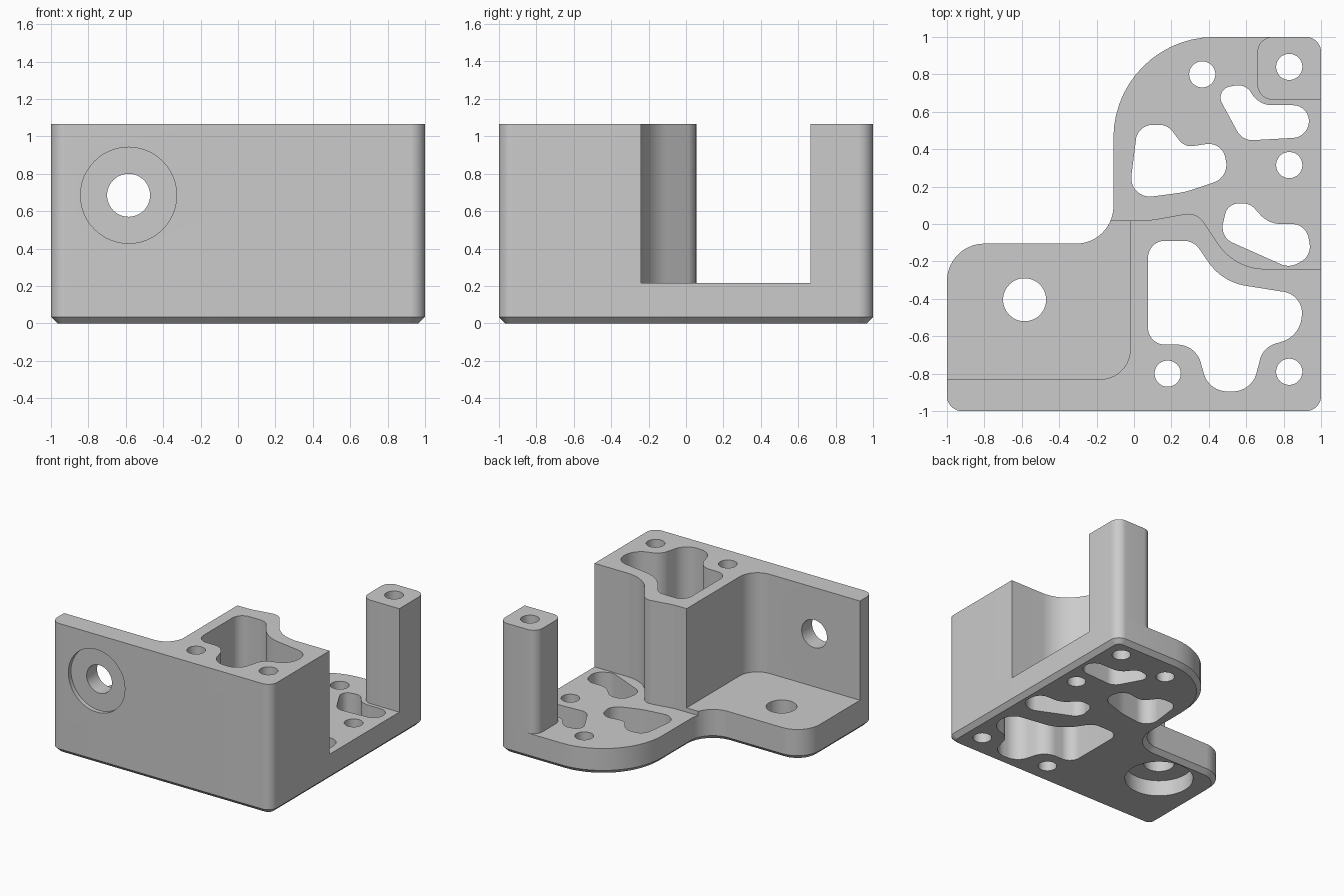
import bpy, bmesh
from math import pi, tan, cos, sin
from mathutils import Vector, Matrix

if "Cube" in bpy.data.objects:
    bpy.data.objects.remove(bpy.data.objects["Cube"], do_unlink=True)

grey = bpy.data.materials.new("plain grey")
grey.use_nodes = True
grey.diffuse_color = (0.6, 0.6, 0.6, 1)
grey.node_tree.nodes["Principled BSDF"].inputs["Base Color"].default_value = (0.6, 0.6, 0.6, 1)

FLOOR, SHELF, TOP, FRONT = 0.215, 0.25, 1.065, -1.0


def rounded(corners, steps=14):
    """Polygon with a fillet radius at every corner (x, y, radius)."""
    out, n = [], len(corners)
    for i, (x, y, r) in enumerate(corners):
        p = Vector((x, y))
        a = Vector(corners[i - 1][:2]) - p
        b = Vector(corners[(i + 1) % n][:2]) - p
        if r == 0:
            out.append(p)
            continue
        room = 0.499 * min(a.length, b.length)
        a.normalize()
        b.normalize()
        half = a.angle(b) / 2
        t = min(r / tan(half), room)
        r = t * tan(half)
        centre = p + (a + b).normalized() * (r / sin(half))
        start, end = p + a * t - centre, p + b * t - centre
        sweep = start.angle_signed(end)
        for k in range(steps + 1):
            out.append(centre + Matrix.Rotation(-sweep * k / steps, 2) @ start)
    return out


def circle(x, y, r, n=48):
    return [Vector((x + r * cos(2 * pi * k / n), y + r * sin(2 * pi * k / n))) for k in range(n)]


def inset(pts, d):
    """Counter-clockwise outline moved inward by d."""
    out = []
    for i, p in enumerate(pts):
        e = (p - pts[i - 1]).normalized()
        f = (pts[(i + 1) % len(pts)] - p).normalized()
        m = Vector((-e.y - f.y, e.x + f.x)).normalized()
        out.append(p + m * d / max(0.3, m.dot(Vector((-e.y, e.x)))))
    return out


def prism(name, pts, z0, z1, chamfer=0):
    levels = [(pts, z0), (pts, z1)]
    if chamfer:
        levels = [(inset(pts, chamfer), z0), (pts, z0 + chamfer), (pts, z1)]
    bm = bmesh.new()
    rings = [[bm.verts.new((p.x, p.y, z)) for p in ring] for ring, z in levels]
    n = len(pts)
    for lo, hi in zip(rings, rings[1:]):
        for i in range(n):
            j = (i + 1) % n
            bm.faces.new((lo[i], lo[j], hi[j], hi[i]))
    bm.faces.new(rings[0][::-1])
    bm.faces.new(rings[-1])
    bmesh.ops.recalc_face_normals(bm, faces=bm.faces)
    mesh = bpy.data.meshes.new(name)
    bm.to_mesh(mesh)
    bm.free()
    mesh.materials.append(grey)
    ob = bpy.data.objects.new(name, mesh)
    bpy.context.collection.objects.link(ob)
    return ob


def boolean(ob, cutter, operation="DIFFERENCE"):
    mod = ob.modifiers.new("cut", "BOOLEAN")
    mod.operation, mod.solver, mod.object = operation, "EXACT", cutter
    cutter.hide_render = True


# Solid parts
base_outline = rounded([
    (-1, -1, .08), (1, -1, .08), (1, 1, .08), (-.11, 1, .54), (-.11, -.105, .2), (-1, -.105, .2)])
base = prism("base_plate", base_outline, 0, FLOOR, 0.035)
shelf = prism("raised_shelf", base_outline, FLOOR, SHELF)
block = prism("front_wall_and_block", rounded([
    (-1, -1, .08), (1, -1, .08), (1, -.24, 0), (.54, -.24, .3), (.335, .065, .1),
    (.1, .022, .3), (-.02, .02, 0), (-.02, -.83, .16), (-1, -.83, 0)]), FLOOR, TOP)
post = prism("corner_post", rounded([
    (.66, .665, .08), (1, .665, 0), (1, 1, .08), (.66, 1, .08)]), FLOOR, TOP)

# Shelf covers only the area behind the wall and left of the block
shelf_area = prism("shelf_area", rounded([
    (-1.1, -.83, 0), (-.02, -.83, 0), (-.02, .02, 0), (-1.1, .02, 0)]), 0, TOP)
boolean(shelf, shelf_area, "INTERSECT")
cutters = [shelf_area]


def cut(outline, parts, z0=-0.1, z1=1.2, sideways=False):
    c = prism("cutter", outline, z0, z1)
    if sideways:
        # local z becomes y, local y becomes height
        c.data.transform(Matrix(((1, 0, 0, 0), (0, 0, 1, 0), (0, 1, 0, 0), (0, 0, 0, 1))))
        c.data.flip_normals()
    cutters.append(c)
    for part in parts:
        boolean(part, c)


# Lobed weight-saving pockets
cut(rounded([(.075, -.645, .09), (.33, -.645, .13), (.4, -.895, .13), (.63, -.895, .13),
             (.69, -.66, .12), (.885, -.6, .15), (.91, -.38, .12), (.47, -.31, .3),
             (.32, -.09, .1), (.075, -.09, .09)]), [base, block])
cut(rounded([(-.03, .13, .1), (.27, .17, .4), (.51, .25, .1), (.47, .44, .09),
             (.27, .41, .08), (.18, .53, .09), (.02, .53, .09)]), [base])
cut(rounded([(.58, .445, .09), (.935, .465, .09), (.935, .635, .09),
             (.67, .635, .15), (.595, .75, .08), (.43, .72, .08)]), [base])
cut(rounded([(.46, -.07, .09), (.83, -.235, .1), (.95, -.17, .09), (.92, 0, .09),
             (.72, 0, .15), (.62, .11, .08), (.5, .11, .09)]), [base])

# Screw holes
for x, y, parts in ((.365, .8, [base]), (.83, .315, [base]), (.83, .84, [base, post]),
                    (.18, -.8, [base, block]), (.83, -.79, [base, block])):
    cut(circle(x, y, .07), parts)

# Counterbored holes, one through the shelf and one through the front wall
cut(circle(-.585, -.405, .115), [base, shelf])
cut(circle(-.585, -.405, .257), [base], -0.1, 0.13)
cut(circle(-.585, .685, .115), [block], FRONT - 0.1, FRONT + 0.3, True)
cut(circle(-.585, .685, .257), [block], FRONT - 0.1, FRONT + 0.035, True)

# Bake the cuts, then shade
bpy.context.view_layer.update()
graph = bpy.context.evaluated_depsgraph_get()
solids = (base, shelf, block, post)
baked = [bpy.data.meshes.new_from_object(ob.evaluated_get(graph)) for ob in solids]
for ob, mesh in zip(solids, baked):
    ob.modifiers.clear()
    ob.data = mesh
for c in cutters:
    bpy.data.objects.remove(c, do_unlink=True)
for ob in solids:
    bpy.ops.object.select_all(action="DESELECT")
    ob.select_set(True)
    bpy.context.view_layer.objects.active = ob
    bpy.ops.object.shade_smooth_by_angle(angle=pi / 6)
